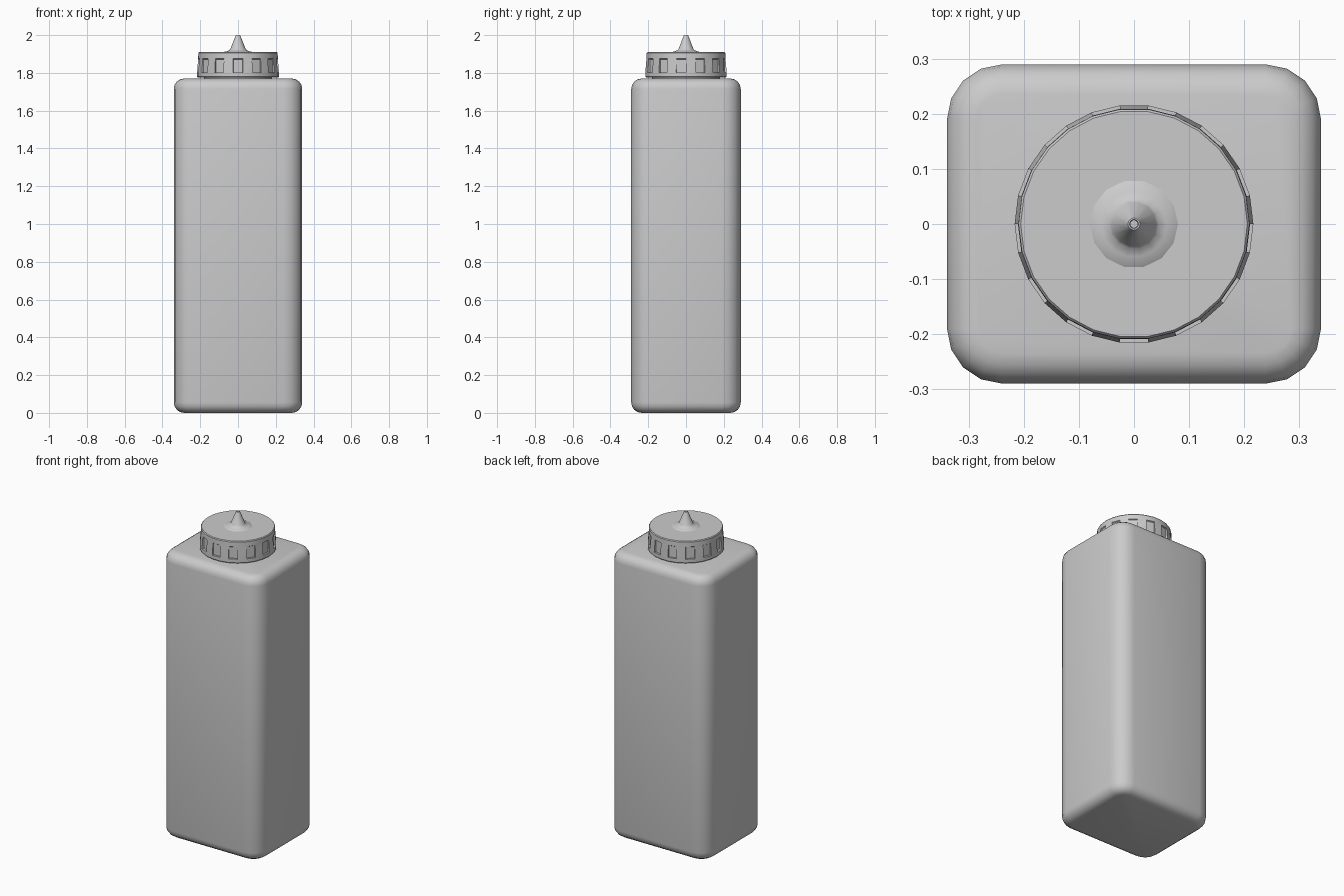
import bpy, bmesh
from math import sin, cos, pi, radians

if "Cube" in bpy.data.objects:
    bpy.data.objects.remove(bpy.data.objects["Cube"])


def loft(name, rings, angle=35):
    """Skin a stack of equal-length point rings and close both ends."""
    bm = bmesh.new()
    vs = [[bm.verts.new(p) for p in ring] for ring in rings]
    n = len(vs[0])
    for a, b in zip(vs, vs[1:]):
        for i in range(n):
            j = (i + 1) % n
            bm.faces.new((a[i], a[j], b[j], b[i]))
    bm.faces.new(vs[0][::-1])
    bm.faces.new(vs[-1])
    bmesh.ops.remove_doubles(bm, verts=bm.verts, dist=1e-5)
    bmesh.ops.recalc_face_normals(bm, faces=bm.faces)
    mesh = bpy.data.meshes.new(name)
    bm.to_mesh(mesh)
    bm.free()
    ob = bpy.data.objects.new(name, mesh)
    bpy.context.collection.objects.link(ob)
    bpy.ops.object.select_all(action='DESELECT')
    ob.select_set(True)
    bpy.context.view_layer.objects.active = ob
    bpy.ops.object.shade_smooth_by_angle(angle=radians(angle))
    return ob


def circle(r, z, n):
    return [(r * cos(2 * pi * i / n), r * sin(2 * pi * i / n), z) for i in range(n)]


def rounded_rect(inset, z, hx=0.34, hy=0.29, r=0.1, seg=4):
    pts = []
    for q, (sx, sy) in enumerate([(1, 1), (-1, 1), (-1, -1), (1, -1)]):
        for k in range(seg + 1):
            a = pi / 2 * (q + k / seg)
            pts.append((sx * (hx - r) + (r - inset) * cos(a),
                        sy * (hy - r) + (r - inset) * sin(a), z))
    return pts


# Bottle body: rounded rectangle with rounded top and bottom rims
H, R, S = 1.77, 0.055, 4
rim = [(R * (1 - sin(pi / 2 * k / S)), R * (1 - cos(pi / 2 * k / S))) for k in range(S + 1)]
loft("bottle_body", [rounded_rect(d, z) for d, z in rim]
     + [rounded_rect(d, H - z) for d, z in rim[::-1]], 40)

# Short neck under the cap
loft("neck", [circle(0.18, 1.74, 26), circle(0.18, 1.79, 26)])

# Screw cap: 26 sides, every other side cut by a grip slot
SLOTS = 13


def cap_ring(outer, inner, z):
    pts = []
    half = pi / (2 * SLOTS)
    for i in range(SLOTS):
        c = -pi / 2 + 2 * pi * i / SLOTS
        for a, r in ((-half, outer), (-half, inner), (half, inner), (half, outer)):
            pts.append((r * cos(c + a), r * sin(c + a), z))
    return pts


loft("cap", [cap_ring(*p) for p in (
    (0.212, 0.212, 1.775), (0.217, 0.217, 1.78), (0.217, 0.217, 1.802),
    (0.217, 0.205, 1.802), (0.211, 0.205, 1.872), (0.211, 0.211, 1.876),
    (0.210, 0.210, 1.905), (0.206, 0.206, 1.910))], 30)

# Nozzle: flared foot, cone and a small open tip
loft("nozzle", [circle(r, z, 14) for r, z in (
    (0.085, 1.905), (0.08, 1.910), (0.06, 1.914), (0.045, 1.921), (0.040, 1.928),
    (0.014, 1.993), (0.011, 2.0), (0.008, 2.0), (0.007, 1.975))], 40)
